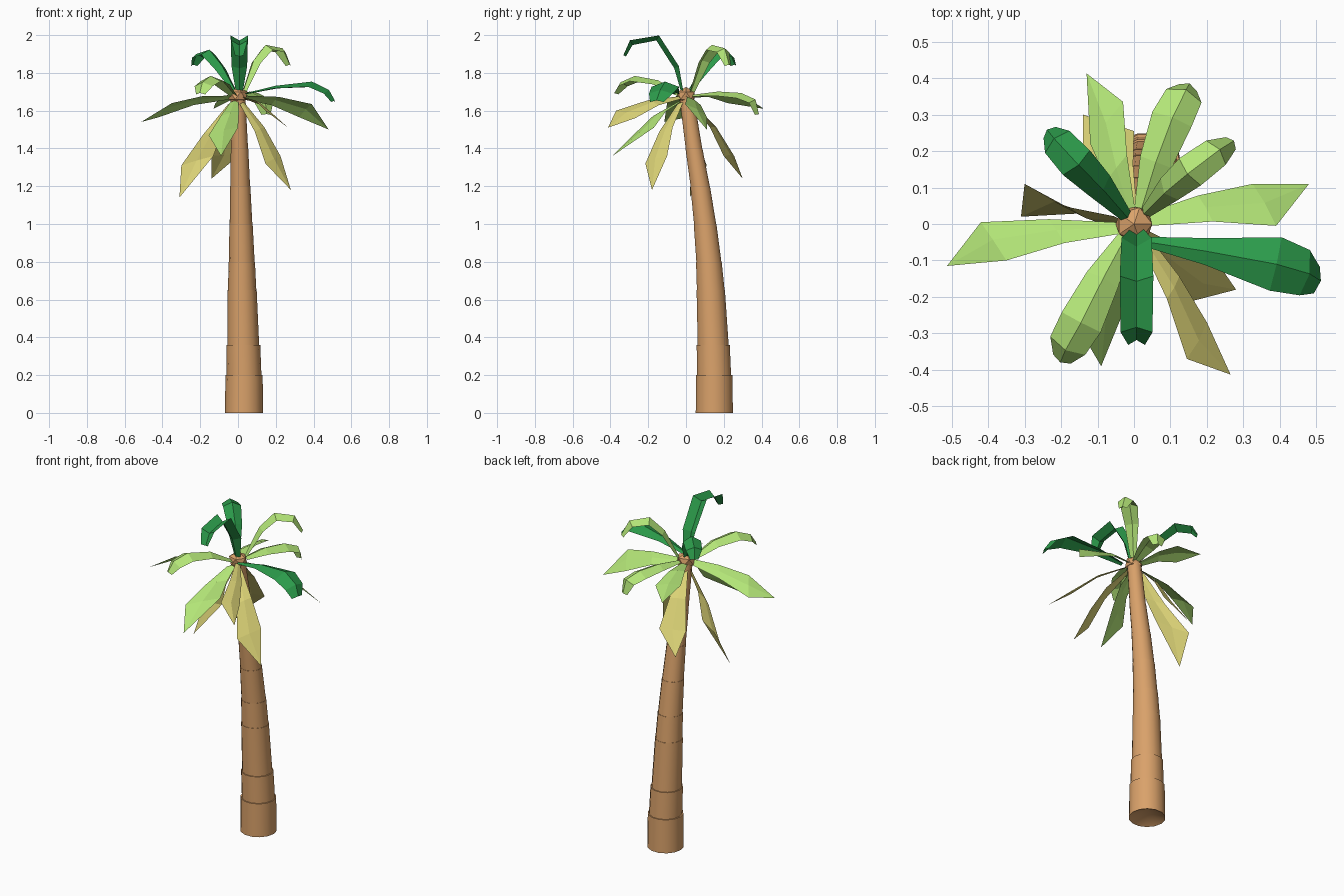
import bpy, math
from mathutils import Vector as V

if "Cube" in bpy.data.objects:
    bpy.data.objects.remove(bpy.data.objects["Cube"])


def material(name, rgb):
    m = bpy.data.materials.new(name)
    m.diffuse_color = (*rgb, 1)
    m.use_nodes = True
    m.node_tree.nodes["Principled BSDF"].inputs["Base Color"].default_value = m.diffuse_color
    return m


BARK = material("bark", (0.70, 0.36, 0.145))
DARK = material("dark_green", (0.025, 0.33, 0.07))
LIGHT = material("light_green", (0.45, 0.78, 0.185))
DRY = material("dry_yellow", (0.72, 0.66, 0.185))


def make(name, verts, faces, mat):
    me = bpy.data.meshes.new(name)
    me.from_pydata([tuple(v) for v in verts], [], faces)
    me.materials.append(mat)
    ob = bpy.data.objects.new(name, me)
    bpy.context.collection.objects.link(ob)
    return ob


# Strip of left / ridge / right triples, optionally ending in a point
def blade(name, rows, mat, tip=None):
    verts = [p for row in rows for p in row]
    faces = []
    for i in range(len(rows) - 1):
        a, b = 3 * i, 3 * i + 3
        faces += [(a, a + 1, b + 1, b), (a + 1, a + 2, b + 2, b + 1)]
    if tip:
        k = len(verts) - 3
        verts.append(V(tip))
        faces += [(k, k + 1, k + 3), (k + 1, k + 2, k + 3)]
    return make(name, verts, faces, mat)


# Pointed frond: base point, two shoulder corners and a sharp tip
def pointed_frond(name, mat, base, left, right, tip):
    base, left, right = V(base), V(left), V(right)
    side = (left - right) * 0.5
    mid = (left + right) * 0.5
    up = (mid - base).cross(side).normalized()
    if up.z < 0:
        up = -up
    rows = []
    for t, w in ((0, 0.27), (0.5, 0.62), (1, 1)):
        c = base.lerp(mid, t) + up * (0.02 * math.sin(math.pi * t))
        rows.append((c + side * w, c + up * 0.01 * w, c - side * w))
    blade(name, rows, mat, tip)


# Curling frond: arched path, blunt drooping end
def curled_frond(name, mat, width, path, profile=(0.35, 0.8, 1, 0.9, 0.45), fold=0.014):
    path = [V(p) for p in path]
    d = path[-1] - path[0]
    side = V((-d.y, d.x, 0)).normalized() * width / 2
    rows = []
    for i, (c, w) in enumerate(zip(path, profile)):
        tan = path[min(i + 1, 4)] - path[max(i - 1, 0)]
        up = tan.cross(side).normalized() * fold * w
        rows.append((c + side * w - up, c + up, c - side * w - up))
    blade(name, rows, mat)


# Trunk: one skin of stacked tapered sections along a leaning line (x, y, z, radius)
LINE = [(0.032, 0.150, 0.00, 0.101), (0.032, 0.149, 0.20, 0.092),
        (0.028, 0.144, 0.36, 0.084), (0.022, 0.131, 0.65, 0.075),
        (0.020, 0.121, 0.80, 0.068), (0.016, 0.101, 1.00, 0.060),
        (0.012, 0.075, 1.20, 0.052), (0.008, 0.042, 1.40, 0.045),
        (0.000, 0.002, 1.68, 0.038)]
N = 14
rings = []
for i in range(len(LINE) - 1):
    lip = 1.07 if i < 2 else 1.025
    rings += [(LINE[i], 1.0), (LINE[i + 1], lip)]
verts, faces = [], []
for (x, y, z, r), k in rings:
    for j in range(N):
        a = 2 * math.pi * j / N
        verts.append((x + r * k * math.cos(a), y + r * k * math.sin(a), z))
for i in range(len(rings) - 1):
    for j in range(N):
        a, b = i * N + j, i * N + (j + 1) % N
        faces.append((a, b, b + N, a + N))
# Recessed underside of the base
verts.append((0.032, 0.150, 0.05))
faces += [((j + 1) % N, j, len(verts) - 1) for j in range(N)]
trunk = make("trunk", verts, faces, BARK)
trunk.select_set(True)
bpy.context.view_layer.objects.active = trunk
bpy.ops.object.shade_smooth_by_angle(angle=math.radians(40))

# Crown hub
bpy.ops.mesh.primitive_ico_sphere_add(subdivisions=1, radius=1, location=(0, 0, 1.68))
hub = bpy.context.object
hub.name = "crown_hub"
hub.scale = (0.056, 0.053, 0.045)
hub.data.materials.append(BARK)

# Young dark fronds
curled_frond("dark_frond_back_left", DARK, 0.10,
             [(-0.02, 0.02, 1.71), (-0.09, 0.10, 1.83), (-0.155, 0.165, 1.91),
              (-0.215, 0.23, 1.89), (-0.235, 0.255, 1.84)])
curled_frond("dark_frond_front", DARK, 0.092,
             [(0.007, -0.02, 1.70), (0.007, -0.05, 1.83), (0.007, -0.15, 1.985),
              (0.007, -0.29, 1.96), (0.007, -0.325, 1.89)], (0.4, 0.9, 1, 0.95, 0.5), -0.015)
curled_frond("dark_frond_right", DARK, 0.15,
             [(0.04, -0.05, 1.69), (0.20, -0.075, 1.725), (0.39, -0.11, 1.74),
              (0.475, -0.135, 1.70), (0.507, -0.155, 1.65)], (0.2, 0.5, 1, 0.85, 0.5))

# Light curling fronds
curled_frond("light_frond_back_right", LIGHT, 0.095,
             [(0.03, 0.03, 1.70), (0.09, 0.09, 1.86), (0.15, 0.14, 1.935),
              (0.23, 0.20, 1.92), (0.27, 0.225, 1.84)])
curled_frond("light_frond_back", LIGHT, 0.115,
             [(0.02, 0.04, 1.68), (0.06, 0.17, 1.69), (0.105, 0.29, 1.68),
              (0.14, 0.36, 1.65), (0.15, 0.38, 1.58)])
curled_frond("light_frond_front_left", LIGHT, 0.12,
             [(-0.02, -0.03, 1.68), (-0.085, -0.15, 1.75), (-0.145, -0.27, 1.77),
              (-0.185, -0.34, 1.74), (-0.20, -0.375, 1.69)])

# Light pointed fronds
pointed_frond("pointed_frond_right", LIGHT, (0.03, 0.01, 1.67),
              (0.325, 0.11, 1.565), (0.39, -0.005, 1.635), (0.48, 0.11, 1.50))
pointed_frond("pointed_frond_left", LIGHT, (-0.03, -0.01, 1.67),
              (-0.42, 0.005, 1.565), (-0.35, -0.10, 1.64), (-0.513, -0.115, 1.54))
pointed_frond("pointed_frond_back", LIGHT, (-0.01, 0.03, 1.67),
              (-0.12, 0.22, 1.64), (-0.03, 0.335, 1.66), (-0.13, 0.413, 1.61))
pointed_frond("pointed_frond_front", LIGHT, (-0.02, -0.03, 1.65),
              (-0.155, -0.28, 1.47), (0.0, -0.17, 1.51), (-0.09, -0.39, 1.36))

# Old dry fronds hanging down
pointed_frond("dry_frond_front_right", DRY, (0.02, -0.03, 1.67),
              (0.20, -0.27, 1.56), (0.145, -0.37, 1.60), (0.265, -0.413, 1.51))
pointed_frond("dry_frond_right", DRY, (0.02, -0.03, 1.64),
              (0.225, -0.10, 1.36), (0.145, -0.215, 1.32), (0.28, -0.18, 1.18))
pointed_frond("dry_frond_back", DRY, (-0.01, 0.03, 1.64),
              (-0.14, 0.20, 1.36), (0.0, 0.255, 1.36), (-0.14, 0.30, 1.24))
pointed_frond("dry_frond_left", DRY, (-0.03, 0.01, 1.64),
              (-0.30, 0.11, 1.31), (-0.13, 0.03, 1.36), (-0.31, 0.02, 1.14))
